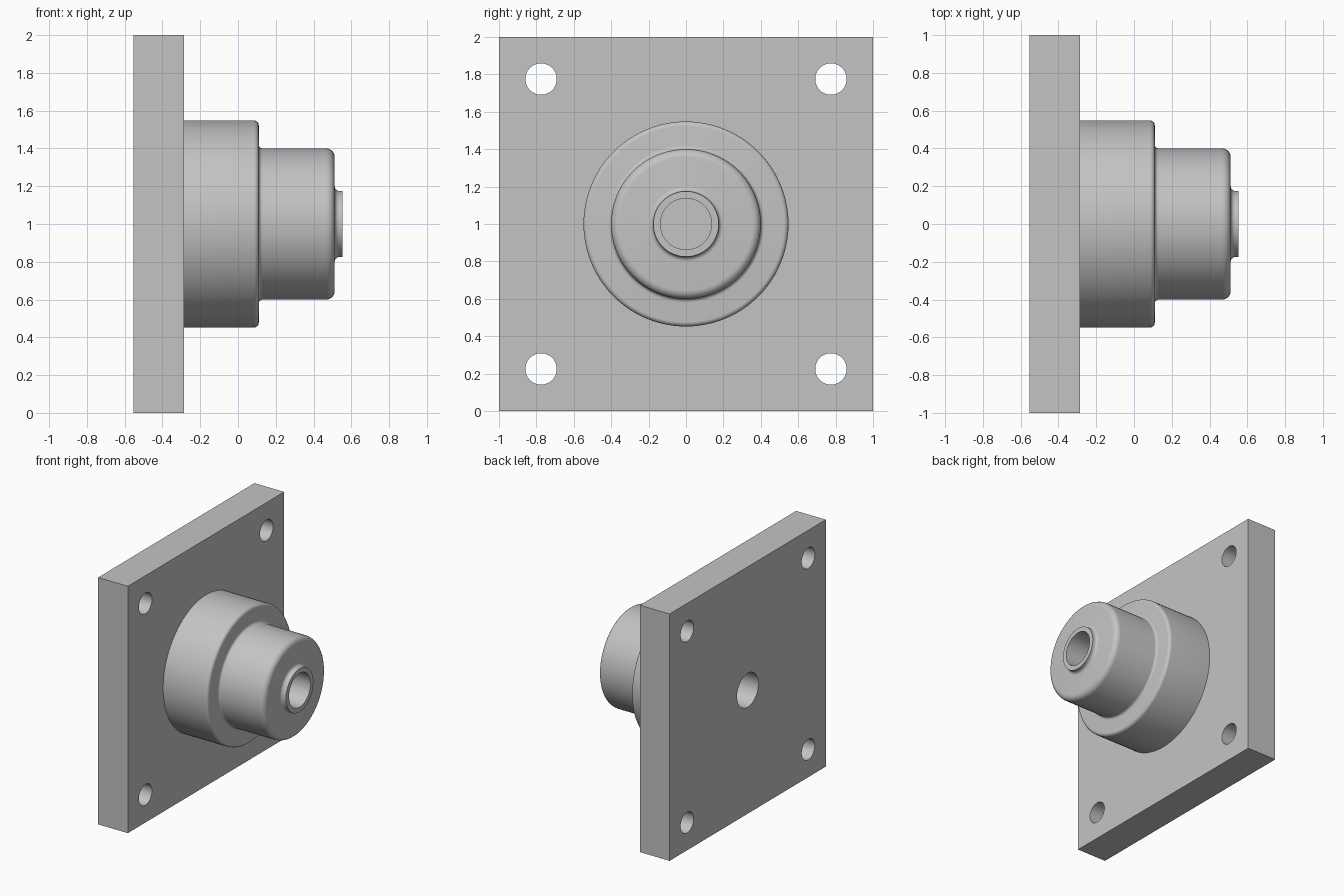
import bpy, bmesh
from math import sin, cos, tau, radians
from mathutils import Matrix, Vector

cube = bpy.data.objects.get("Cube")
if cube:
    bpy.data.objects.remove(cube, do_unlink=True)

grey = bpy.data.materials.new("plain grey")
grey.use_nodes = True
colour = (0.55, 0.55, 0.55, 1)
grey.diffuse_color = colour
grey.node_tree.nodes["Principled BSDF"].inputs["Base Color"].default_value = colour

BACK, FACE = -0.553, -0.287      # plate back and front
AXIS = 1.0                       # height of the hub axis
BORE = 0.137


def finish(bm, name):
    bmesh.ops.recalc_face_normals(bm, faces=bm.faces[:])
    mesh = bpy.data.meshes.new(name)
    bm.to_mesh(mesh)
    bm.free()
    obj = bpy.data.objects.new(name, mesh)
    bpy.context.collection.objects.link(obj)
    mesh.materials.append(grey)
    bpy.ops.object.select_all(action='DESELECT')
    obj.select_set(True)
    bpy.context.view_layer.objects.active = obj
    bpy.ops.object.shade_smooth_by_angle(angle=radians(32))
    return obj


def loop(bm, points):
    verts = [bm.verts.new(p) for p in points]
    return [bm.edges.new((a, b)) for a, b in zip(verts, verts[1:] + verts[:1])]


def circle(y, z, r, n):
    return [(BACK, y + r * cos(tau * i / n), z + r * sin(tau * i / n)) for i in range(n)]


def fillet(x, r, radius, start, steps=6):
    """Quarter arc about (x, r), from start to start - 90 degrees."""
    sweep = radians(90) * (1 if radius < 0 else -1)
    a0, size = radians(start), abs(radius)
    return [(x + size * cos(a0 + sweep * i / steps), r + size * sin(a0 + sweep * i / steps))
            for i in range(steps + 1)]


# Square mounting plate with four bolt holes and the central bore
bm = bmesh.new()
edges = loop(bm, [(BACK, -1, 0), (BACK, 1, 0), (BACK, 1, 2), (BACK, -1, 2)])
for side in (-1, 1):
    for level in (-1, 1):
        edges += loop(bm, circle(side * 0.775, AXIS + level * 0.775, 0.084, 48))
edges += loop(bm, circle(0, AXIS, BORE, 64))
bmesh.ops.triangle_fill(bm, edges=edges, use_beauty=True, normal=Vector((-1, 0, 0)))
result = bmesh.ops.extrude_face_region(bm, geom=bm.faces[:], use_keep_orig=True)
moved = [v for v in result["geom"] if isinstance(v, bmesh.types.BMVert)]
bmesh.ops.translate(bm, verts=moved, vec=(FACE - BACK, 0, 0))
finish(bm, "mounting_plate")

# Stepped hub: flange, barrel, nozzle lip and blind bore as one turned profile
profile = [(FACE, 0), (FACE, 0.548)]
profile += fillet(0.085, 0.523, 0.025, 90)        # flange rim
profile += fillet(0.13, 0.42, -0.02, 180)         # flange to barrel
profile += fillet(0.467, 0.355, 0.045, 90)        # barrel rim
profile += fillet(0.537, 0.2, -0.025, 180)        # barrel to nozzle lip
profile += [(0.553, 0.175), (0.553, BORE), (-0.25, BORE), (-0.25, 0)]

bm = bmesh.new()
verts = [bm.verts.new((x, 0, r)) for x, r in profile]
edges = [bm.edges.new(pair) for pair in zip(verts, verts[1:])]
bmesh.ops.spin(bm, geom=verts + edges, cent=(0, 0, 0), axis=(1, 0, 0),
               angle=tau, steps=96, use_merge=True)
bmesh.ops.remove_doubles(bm, verts=bm.verts[:], dist=1e-5)
bmesh.ops.transform(bm, matrix=Matrix.Translation((0, 0, AXIS)), verts=bm.verts[:])
finish(bm, "stepped_hub")
